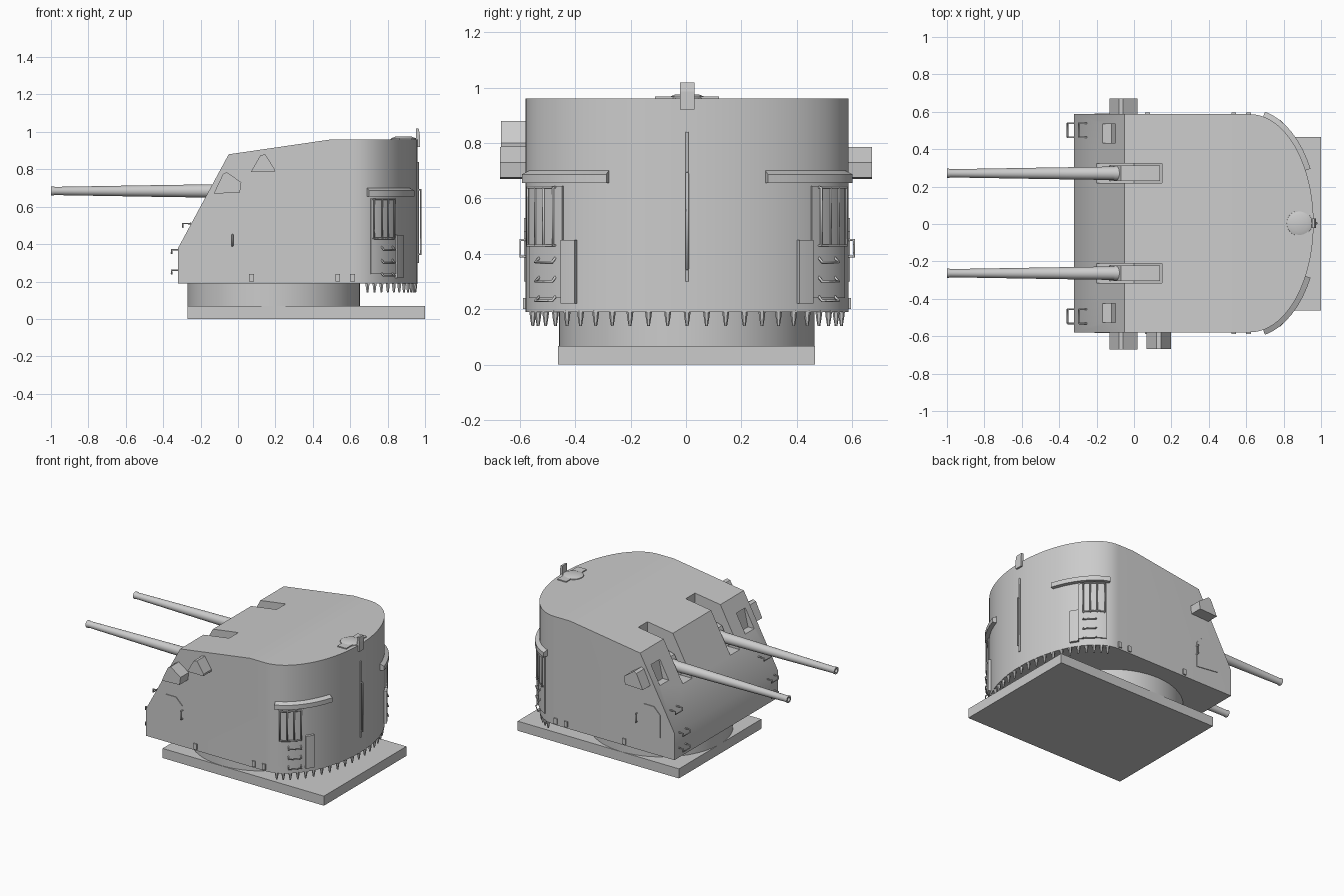
import bpy, bmesh, math
from mathutils import Vector

if "Cube" in bpy.data.objects:
    bpy.data.objects.remove(bpy.data.objects["Cube"])

CY = 0.004            # small sideways offset of the gun house
HALF = 0.583


def mesh_obj(name, bm, smooth=True):
    bmesh.ops.recalc_face_normals(bm, faces=bm.faces)
    me = bpy.data.meshes.new(name)
    bm.to_mesh(me)
    bm.free()
    ob = bpy.data.objects.new(name, me)
    bpy.context.collection.objects.link(ob)
    if smooth:
        bpy.context.view_layer.objects.active = ob
        bpy.ops.object.select_all(action='DESELECT')
        ob.select_set(True)
        bpy.ops.object.shade_smooth_by_angle(angle=math.radians(30))
    return ob


def prism_bm(pts, vec):
    bm = bmesh.new()
    f = bm.faces.new([bm.verts.new(p) for p in pts])
    r = bmesh.ops.extrude_face_region(bm, geom=[f])
    bmesh.ops.translate(bm, vec=vec, verts=[v for v in r['geom'] if isinstance(v, bmesh.types.BMVert)])
    bmesh.ops.recalc_face_normals(bm, faces=bm.faces)
    return bm


def side_prism(name, pts, y0, y1):
    return mesh_obj(name, prism_bm([(x, y0, z) for x, z in pts], (0, y1 - y0, 0)), False)


def box(name, x0, x1, y0, y1, z0, z1):
    return side_prism(name, [(x0, z0), (x1, z0), (x1, z1), (x0, z1)], y0, y1)


def lathe(name, origin, axis, prof, n=24):
    """Rings of (distance along axis, radius), capped at both ends."""
    bm = bmesh.new()
    q = Vector((0, 0, 1)).rotation_difference(Vector(axis))
    rings = [[bm.verts.new(Vector(origin) + q @ Vector((r * math.cos(2 * math.pi * i / n),
              r * math.sin(2 * math.pi * i / n), d))) for i in range(n)] for d, r in prof]
    for a, b in zip(rings, rings[1:]):
        for i in range(n):
            bm.faces.new((a[i], a[(i + 1) % n], b[(i + 1) % n], b[i]))
    bm.faces.new(rings[0])
    bm.faces.new(rings[-1])
    return mesh_obj(name, bm)


def pipes(name, paths, r=0.005):
    cu = bpy.data.curves.new(name, 'CURVE')
    cu.dimensions = '3D'
    cu.bevel_depth = r
    cu.bevel_resolution = 1
    cu.use_fill_caps = True
    for p in paths:
        s = cu.splines.new('POLY')
        s.points.add(len(p) - 1)
        for pt, co in zip(s.points, p):
            pt.co = (*co, 1)
    ob = bpy.data.objects.new(name, cu)
    bpy.context.collection.objects.link(ob)
    bpy.ops.object.select_all(action='DESELECT')
    bpy.context.view_layer.objects.active = ob
    ob.select_set(True)
    bpy.ops.object.convert(target='MESH')
    return ob


def wall(deg, off, z):
    """Point on the curved rear wall, pushed outward by off."""
    t = math.radians(deg)
    n = Vector((math.cos(t) / 0.34, math.sin(t) / HALF, 0)).normalized()
    return Vector((0.62 + 0.34 * math.cos(t), CY + HALF * math.sin(t), z)) + n * off


def strip(name, d0, d1, off, z0, z1, slope=0.0):
    """Curved slab lying on the rear wall."""
    n = 8
    a = [d0 + (d1 - d0) * i / n for i in range(n + 1)]
    bm = bmesh.new()
    rows = [[bm.verts.new(p) for p in (wall(t, -0.01, z0), wall(t, off, z0),
             wall(t, off, z1 - slope), wall(t, -0.01, z1))] for t in a]
    for p, q in zip(rows, rows[1:]):
        for i in range(4):
            bm.faces.new((p[i], p[(i + 1) % 4], q[(i + 1) % 4], q[i]))
    bm.faces.new(rows[0])
    bm.faces.new(rows[-1])
    return mesh_obj(name, bm)


# base plate and ring
box("base_plate", -0.27, 1.0, -0.462, 0.465, 0.0, 0.068)
lathe("turret_ring", (0.19, 0.002, 0.06), (0, 0, 1), [(0, 0.461), (0.135, 0.461)], 64)

# gun house: plan outline raised, then sliced by the sloping roof and front
plan = [(-0.32, CY - HALF, 0.19)] + [wall(-90 + 180 * i / 40, 0, 0.19) for i in range(41)] \
    + [(-0.32, CY + HALF, 0.19)]
bm = prism_bm(plan, (0, 0, 0.77))
for co, no in (((-0.05, 0, 0.88), (-0.08, 0, 0.5)), ((-0.05, 0, 0.88), (-0.5, 0, 0.27))):
    if no[0] == -0.08:
        no = (-0.08, 0, 0.55)
    bmesh.ops.bisect_plane(bm, geom=bm.verts[:] + bm.edges[:] + bm.faces[:], plane_co=co,
                           plane_no=no, clear_outer=True)
    bmesh.ops.holes_fill(bm, edges=[e for e in bm.edges if e.is_boundary], sides=0)
house = mesh_obj("gun_house", bm)


def cut(cutter):
    m = house.modifiers.new("cut", 'BOOLEAN')
    m.operation = 'DIFFERENCE'
    m.solver = 'EXACT'
    m.object = cutter
    cutter.hide_render = True
    cutter.hide_set(True)


for s, side in ((-1, "right"), (1, "left")):
    gy = CY + s * 0.267
    # gun slots open through the front plate and roof
    cut(side_prism(side + "_slot_cutter", [(-0.5, 0.6), (0.0, 0.6), (0.15, 0.72), (0.15, 1.1), (-0.5, 1.1)],
                   gy - 0.052, gy + 0.052))
    # sighting port cut into the sloping front
    cut(side_prism(side + "_port_cutter", [(-0.3, 0.66), (-0.12, 0.66), (-0.09, 0.79), (-0.3, 0.79)],
                   CY + s * 0.43, CY + s * 0.53))
    # gun barrel, cradle and breech
    lathe(side + "_barrel", (0.05, gy, 0.684), (-1, 0, 0),
          [(0, 0.04), (0.15, 0.04), (0.16, 0.036), (0.5, 0.031), (1.03, 0.022), (1.04, 0.025),
           (1.05, 0.025), (1.05, 0.014), (1.0, 0.013)], 20)
    side_prism(side + "_cradle", [(-0.13, 0.62), (-0.07, 0.74), (0.03, 0.77), (0.14, 0.77), (0.14, 0.62)],
               gy - 0.042, gy + 0.042)
    # lower sight hood on each flank
    side_prism(side + "_sight_hood", [(-0.13, 0.67), (-0.08, 0.775), (-0.06, 0.785), (0.018, 0.73),
               (0.01, 0.675)], s * 0.56, s * 0.672)
    # octagonal access plate on the flank
    side_prism(side + "_flank_plate", [(-0.21, 0.32), (-0.03, 0.30), (-0.03, 0.48), (-0.08, 0.53),
               (-0.16, 0.53), (-0.21, 0.48)], CY + s * 0.57, CY + s * 0.588)
    # rear door with its canopy and locker
    strip(side + "_canopy", s * 29, s * 78, 0.028, 0.655, 0.705, 0.018)
    strip(side + "_door", s * 50, s * 75, 0.008, 0.24, 0.645)
    strip(side + "_locker", s * 43, s * 50, 0.018, 0.22, 0.45)

    # door bars, rungs and front handholds
    bars = []
    for d in (54, 60, 66, 73):
        bars.append([wall(s * d, o, z) for o, z in ((0, 0.43), (0.02, 0.43), (0.02, 0.64), (0, 0.64))])
    for z in (0.43, 0.64):
        bars.append([wall(s * (54 + i * 19 / 4), 0.02, z) for i in range(5)])
    for z in (0.23, 0.30, 0.37):
        bars.append([wall(s * d, o, z + h) for d, o, h in
                     ((54, 0, 0.02), (54, 0.025, 0), (65, 0.025, 0), (65, 0, 0.02))])
    pipes(side + "_door_rails", bars)
    holds = []
    for x, z in ((-0.32, 0.24), (-0.32, 0.35), (-0.26, 0.49)):
        holds.append([(x + 0.01, CY + s * 0.46, z + 0.02), (x - 0.035, CY + s * 0.46, z + 0.02),
                      (x - 0.035, CY + s * 0.46, z), (x - 0.035, CY + s * 0.535, z),
                      (x - 0.035, CY + s * 0.535, z + 0.02), (x + 0.01, CY + s * 0.535, z + 0.02)])
    y0, y1 = CY + s * 0.575, CY + s * 0.602
    holds.append([(-0.03, y0, 0.39), (-0.03, y1, 0.39), (-0.03, y1, 0.45), (-0.03, y0, 0.45)])
    pipes(side + "_handholds", holds)
    # small brackets along the lower flank
    for i, x in enumerate((0.06, 0.52, 0.6)):
        box(f"{side}_flank_bracket_{i}", x, x + 0.025, CY + s * 0.57, CY + s * 0.592, 0.20, 0.24)

# extra upper sight hood on one flank only
side_prism("upper_sight_hood", [(0.068, 0.785), (0.12, 0.875), (0.145, 0.88), (0.197, 0.80), (0.195, 0.785)],
           -0.668, -0.56)

# rear centre grab rail
pipes("rear_rail", [[(0.95, CY, 0.345), (0.978, CY, 0.345), (0.978, CY, 0.69), (0.95, CY, 0.69)],
                    [(0.962, CY, 0.30), (0.962, CY, 0.84)]], 0.006)

# tapered brackets hanging from the rear rim
for i in range(23):
    p = wall(-77 + 154 * i / 22, -0.012, 0.195)
    lathe(f"rim_bracket_{i}", p, (0, 0, -1), [(0, 0.013), (0.025, 0.010), (0.055, 0.005)], 6)

# roof vent and lookout post at the rear
lathe("vent_base", (0.885, CY, 0.95), (0, 0, 1), [(0, 0.07), (0.015, 0.068), (0.024, 0.045)], 24)
box("vent_flange", 0.86, 0.93, CY - 0.115, CY + 0.115, 0.955, 0.967)
side_prism("lookout_post", [(0.945, 0.92), (0.972, 0.92), (0.972, 0.985), (0.966, 1.018), (0.952, 1.018),
           (0.952, 0.98)], CY - 0.026, CY + 0.026)
